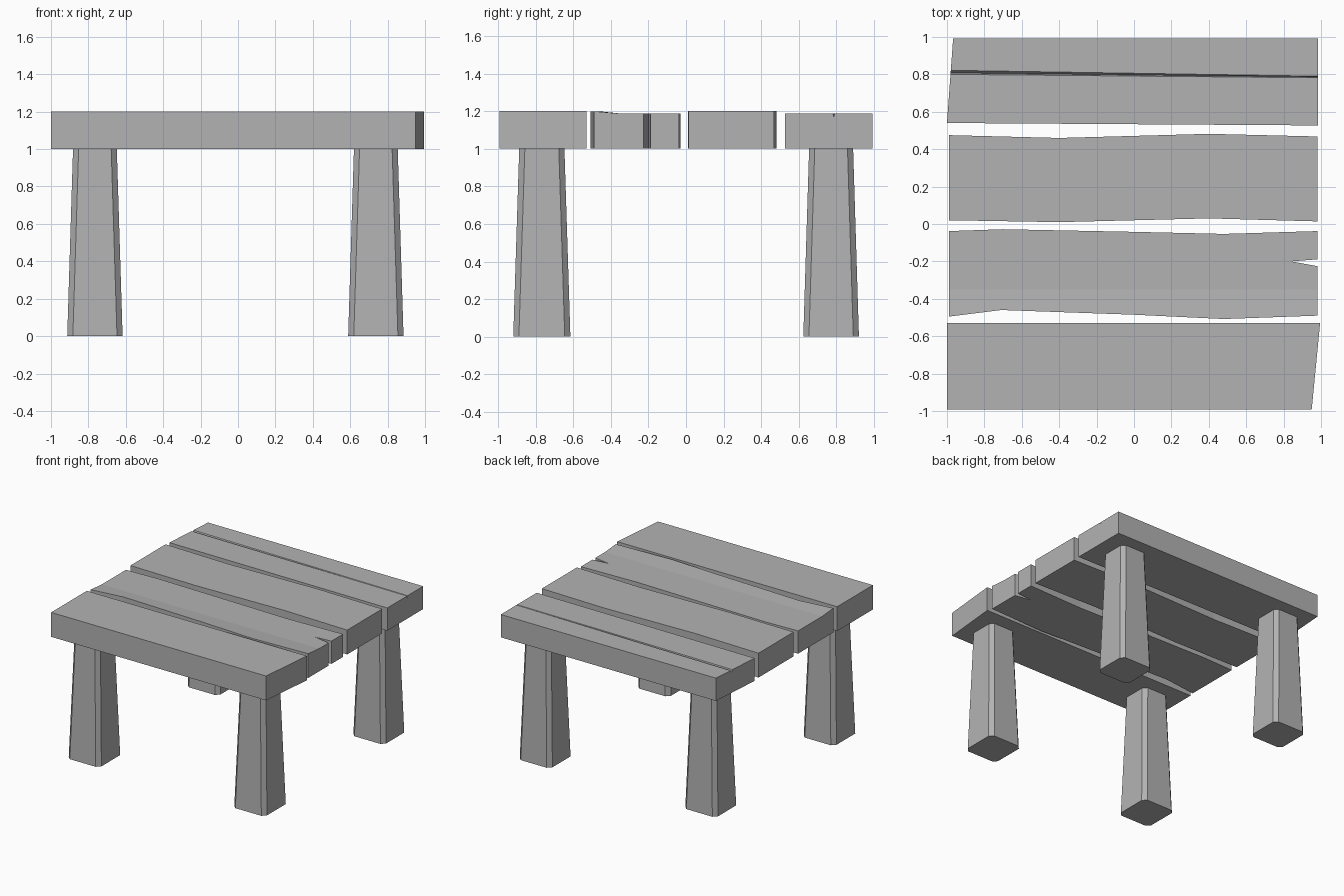
import bpy, bmesh
from mathutils import Vector

cube = bpy.data.objects.get("Cube")
if cube:
    bpy.data.objects.remove(cube, do_unlink=True)

stone = bpy.data.materials.new("grey_stone")
stone.use_nodes = True
GREY = (0.45, 0.45, 0.45, 1)
stone.diffuse_color = GREY
stone.node_tree.nodes["Principled BSDF"].inputs["Base Color"].default_value = GREY


def prism(outline, z0, z1, top_scale=1.0):
    """Extrude an outline upward, optionally tapering it about its centre."""
    bm = bmesh.new()
    mid = sum((Vector(p) for p in outline), Vector((0, 0))) / len(outline)
    low = [bm.verts.new((x, y, z0)) for x, y in outline]
    high = [bm.verts.new((*(mid + (Vector(p) - mid) * top_scale), z1)) for p in outline]
    bm.faces.new(low[::-1])
    bm.faces.new(high)
    n = len(outline)
    for i in range(n):
        j = (i + 1) % n
        bm.faces.new((low[i], low[j], high[j], high[i]))
    return bm


def chamfer(bm, width, pick):
    edges = [e for e in bm.edges if pick(e)]
    bmesh.ops.bevel(bm, geom=edges, offset=width, segments=1, affect='EDGES', clamp_overlap=True)


def slice_along(bm, a, b):
    """Cut an edge loop along the vertical plane through points a and b."""
    d = Vector(b) - Vector(a)
    bmesh.ops.bisect_plane(bm, geom=bm.verts[:] + bm.edges[:] + bm.faces[:],
                           plane_co=(*a, 0), plane_no=(-d.y, d.x, 0))


def finish(bm, name):
    bmesh.ops.recalc_face_normals(bm, faces=bm.faces[:])
    mesh = bpy.data.meshes.new(name)
    bm.to_mesh(mesh)
    bm.free()
    mesh.materials.append(stone)
    obj = bpy.data.objects.new(name, mesh)
    bpy.context.scene.collection.objects.link(obj)
    return obj


def plank(front, back, top):
    """Chamfered board; both long edges are listed from -x to +x."""
    bm = prism(front + back[::-1], 1.0, top)
    chamfer(bm, 0.018, lambda e: e.calc_face_angle(0) > 0.6)
    return bm


# Front plank with a slanted end
finish(plank([(-1, -.993), (.95, -.993)], [(-1, -.53), (.995, -.53)], 1.2), "front_plank")

# Second plank: wavy edges, slightly raised front edge
bm = plank([(-.99, -.495), (-.71, -.46), (0, -.485), (.48, -.508), (.98, -.49)],
           [(-.99, -.038), (-.7, -.028), (0, -.042), (.48, -.053), (.98, -.038)], 1.187)
slice_along(bm, (-1, -.35), (1, -.35))
for v in bm.verts:
    if v.co.z > 1.18 and v.co.y < -.4:
        v.co.z += 0.012
split_plank = finish(bm, "split_plank")

# Wedge-shaped split in its end
cutter = finish(prism([(.84, -.2), (1.04, -.236), (1.04, -.184)], .9, 1.3), "split_cutter")
cutter.hide_render = True
mod = split_plank.modifiers.new("split", 'BOOLEAN')
mod.operation = 'DIFFERENCE'
mod.solver = 'EXACT'
mod.object = cutter
bpy.context.view_layer.objects.active = split_plank
bpy.ops.object.modifier_apply(modifier=mod.name)
bpy.data.objects.remove(cutter, do_unlink=True)

# Third plank: gently wavy edges
finish(plank([(-.99, .02), (-.4, .01), (.4, .03), (.98, .014)],
             [(-.99, .475), (-.4, .46), (.4, .482), (.98, .468)], 1.2), "wavy_plank")

# Back plank with a tapering groove along its top
bm = plank([(-1, .54), (.985, .527)], [(-.967, .993), (.985, .993)], 1.187)
slice_along(bm, (-1, .80), (1, .782))
slice_along(bm, (-1, .822), (1, .79))
slice_along(bm, (-1, .808), (1, .786))
for v in bm.verts:
    if v.co.z > 1.18 and abs(v.co.y - (.797 - .011 * v.co.x)) < 0.002:
        v.co.z -= 0.017
finish(bm, "back_plank")

# Four tapered legs with chamfered corners
for end, y, hy in (("front", -.767, .152), ("back", .772, .148)):
    for side, x in (("right", -.765), ("left", .737)):
        hx = 0.148
        corners = [(x - hx, y - hy), (x + hx, y - hy), (x + hx, y + hy), (x - hx, y + hy)]
        bm = prism(corners, 0, 1.005, 0.79)
        chamfer(bm, 0.03, lambda e: abs(e.verts[0].co.z - e.verts[1].co.z) > 0.5)
        finish(bm, f"{end}_{side}_leg")
